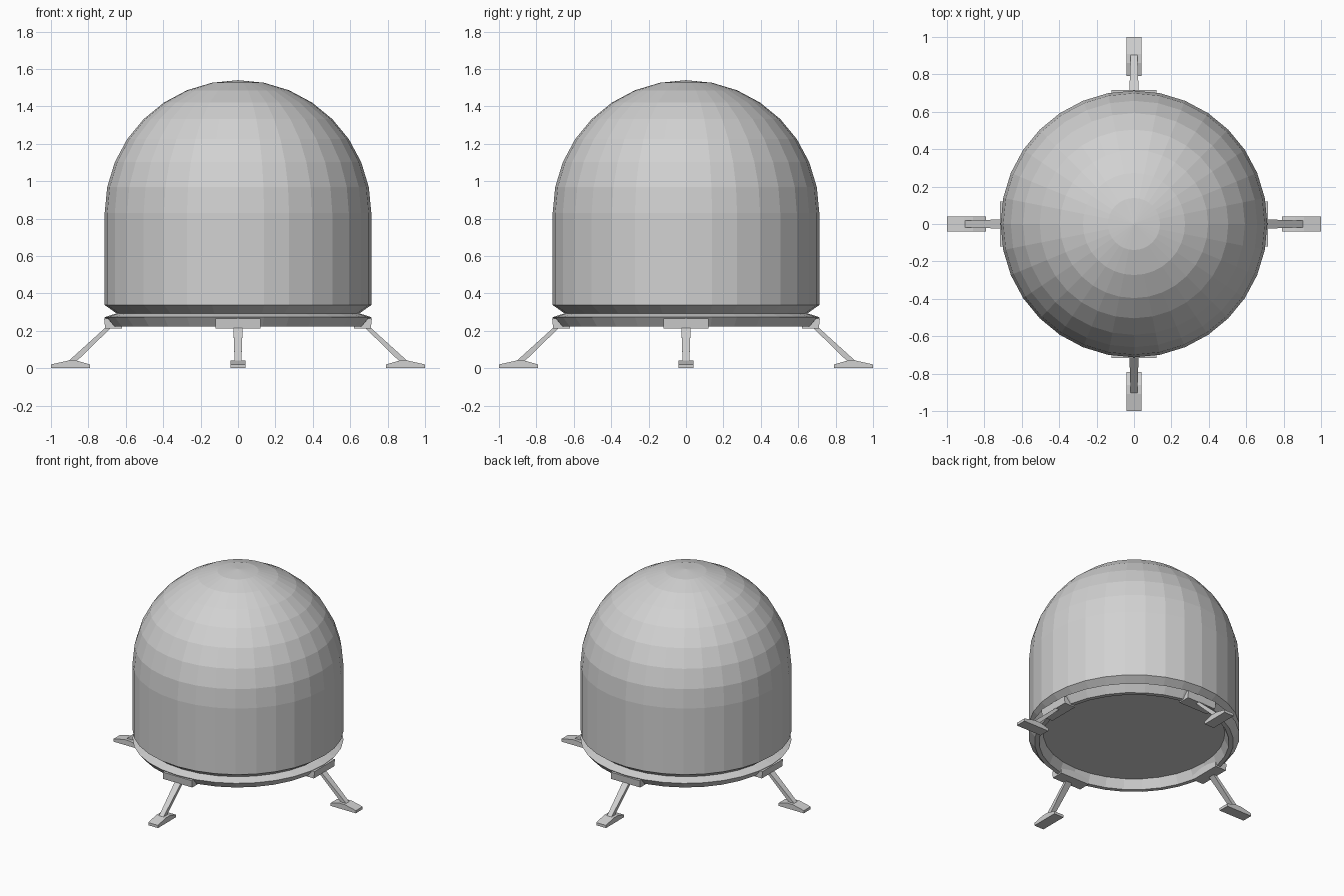
import bpy, bmesh, math
from mathutils import Matrix

if "Cube" in bpy.data.objects:
    bpy.data.objects.remove(bpy.data.objects["Cube"])

SIDES = 32

grey = bpy.data.materials.new("light grey")
grey.diffuse_color = (0.64, 0.64, 0.64, 1)
grey.use_nodes = True
grey.node_tree.nodes["Principled BSDF"].inputs["Base Color"].default_value = grey.diffuse_color


def finish(name, bm):
    """Turn a bmesh into a flat-shaded grey object."""
    bmesh.ops.remove_doubles(bm, verts=bm.verts, dist=1e-5)
    bmesh.ops.recalc_face_normals(bm, faces=bm.faces)
    mesh = bpy.data.meshes.new(name)
    bm.to_mesh(mesh)
    bm.free()
    mesh.materials.append(grey)
    obj = bpy.data.objects.new(name, mesh)
    bpy.context.collection.objects.link(obj)
    return obj


def lathe(name, profile):
    """Spin an (r, z) profile around the z axis."""
    bm = bmesh.new()
    verts = [bm.verts.new((r, 0, z)) for r, z in profile]
    edges = [bm.edges.new(pair) for pair in zip(verts, verts[1:])]
    bmesh.ops.spin(bm, geom=verts + edges, axis=(0, 0, 1), cent=(0, 0, 0),
                   angle=math.tau, steps=SIDES)
    return finish(name, bm)


def extrude(name, profile, angle):
    """Loft an (x, z, half width) outline across y, then turn it about z."""
    bm = bmesh.new()
    left = [bm.verts.new((x, -w, z)) for x, z, w in profile]
    right = [bm.verts.new((x, w, z)) for x, z, w in profile]
    bm.faces.new(left)
    bm.faces.new(right[::-1])
    n = len(profile)
    for i in range(n):
        j = (i + 1) % n
        bm.faces.new((left[i], right[i], right[j], left[j]))
    bm.transform(Matrix.Rotation(angle, 4, 'Z'))
    return finish(name, bm)


# Capsule body: tapered underside, straight wall and round dome
dome = [(0.713 * math.cos(math.radians(a * 11.25)),
         0.83 + 0.71 * math.sin(math.radians(a * 11.25))) for a in range(8)]
lathe("capsule_body", [(0, 0.29), (0.645, 0.29), (0.713, 0.338)] + dome + [(0, 1.54)])

# Open base ring: the body's underside shows through its middle
lathe("base_ring", [(0.612, 0.293), (0.65, 0.293), (0.713, 0.273), (0.672, 0.223),
                    (0.642, 0.223), (0.612, 0.293)])

# Four landing legs: bracket, strut and foot
bracket = [(0.62, 0.213, 0.12), (0.71, 0.213, 0.12), (0.716, 0.266, 0.12), (0.62, 0.266, 0.12)]
strut = [(0.67, 0.225, 0.025), (0.70, 0.225, 0.025), (0.91, 0.035, 0.018), (0.87, 0.03, 0.018)]
foot = [(0.79, 0, 0.04), (1.0, 0, 0.04), (1.0, 0.02, 0.04), (0.91, 0.04, 0.04),
        (0.86, 0.04, 0.04), (0.79, 0.02, 0.04)]
for k, side in enumerate(("right", "back", "left", "front")):
    for part, outline in (("bracket", bracket), ("strut", strut), ("foot", foot)):
        extrude(f"{side}_leg_{part}", outline, k * math.pi / 2)
